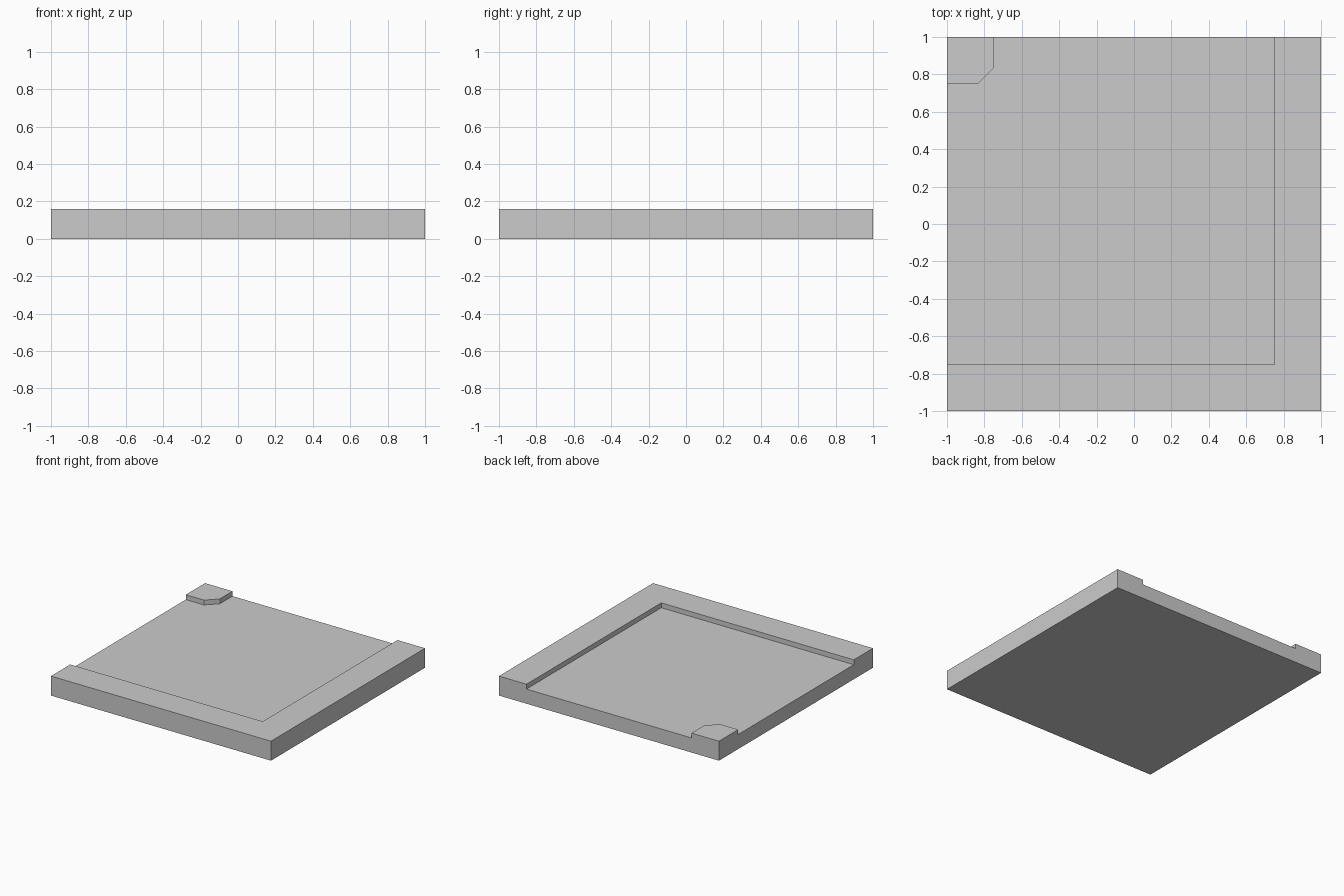
import bpy

if "Cube" in bpy.data.objects:
    bpy.data.objects.remove(bpy.data.objects["Cube"])

ROAD_Z = 0.12   # height of the sunken surface
KERB_Z = 0.16   # height of the raised borders


def on_rim(a, b):
    """True if an edge lies on the outer square of the tile."""
    return any(a[i] == b[i] and abs(a[i]) == 1 for i in (0, 1))


def tile_part(name, outline, top):
    """Extrude a counter-clockwise outline, with walls only where exposed."""
    n = len(outline)
    verts = [(x, y, 0) for x, y in outline] + [(x, y, top) for x, y in outline]
    faces = [list(range(n))[::-1], list(range(n, 2 * n))]
    for i in range(n):
        j = (i + 1) % n
        if on_rim(outline[i], outline[j]):
            faces.append([i, j, n + j, n + i])
        elif top > ROAD_Z:
            # Step wall starts at the road surface
            k = len(verts)
            verts += [(*outline[i], ROAD_Z), (*outline[j], ROAD_Z)]
            faces.append([k, k + 1, n + j, n + i])
    mesh = bpy.data.meshes.new(name)
    mesh.from_pydata(verts, [], faces)
    mesh.update()
    obj = bpy.data.objects.new(name, mesh)
    bpy.context.collection.objects.link(obj)
    return obj


# L-shaped outer kerb
tile_part("outer_kerb", [(-1, -1), (1, -1), (1, 1), (0.75, 1),
                         (0.75, -0.75), (-1, -0.75)], KERB_Z)

# Small chamfered kerb on the inside corner
tile_part("corner_kerb", [(-1, 0.75), (-0.835, 0.75), (-0.75, 0.835),
                          (-0.75, 1), (-1, 1)], KERB_Z)

# Sunken road surface between the kerbs
tile_part("road_surface", [(-1, -0.75), (0.75, -0.75), (0.75, 1), (-0.75, 1),
                           (-0.75, 0.835), (-0.835, 0.75), (-1, 0.75)], ROAD_Z)
